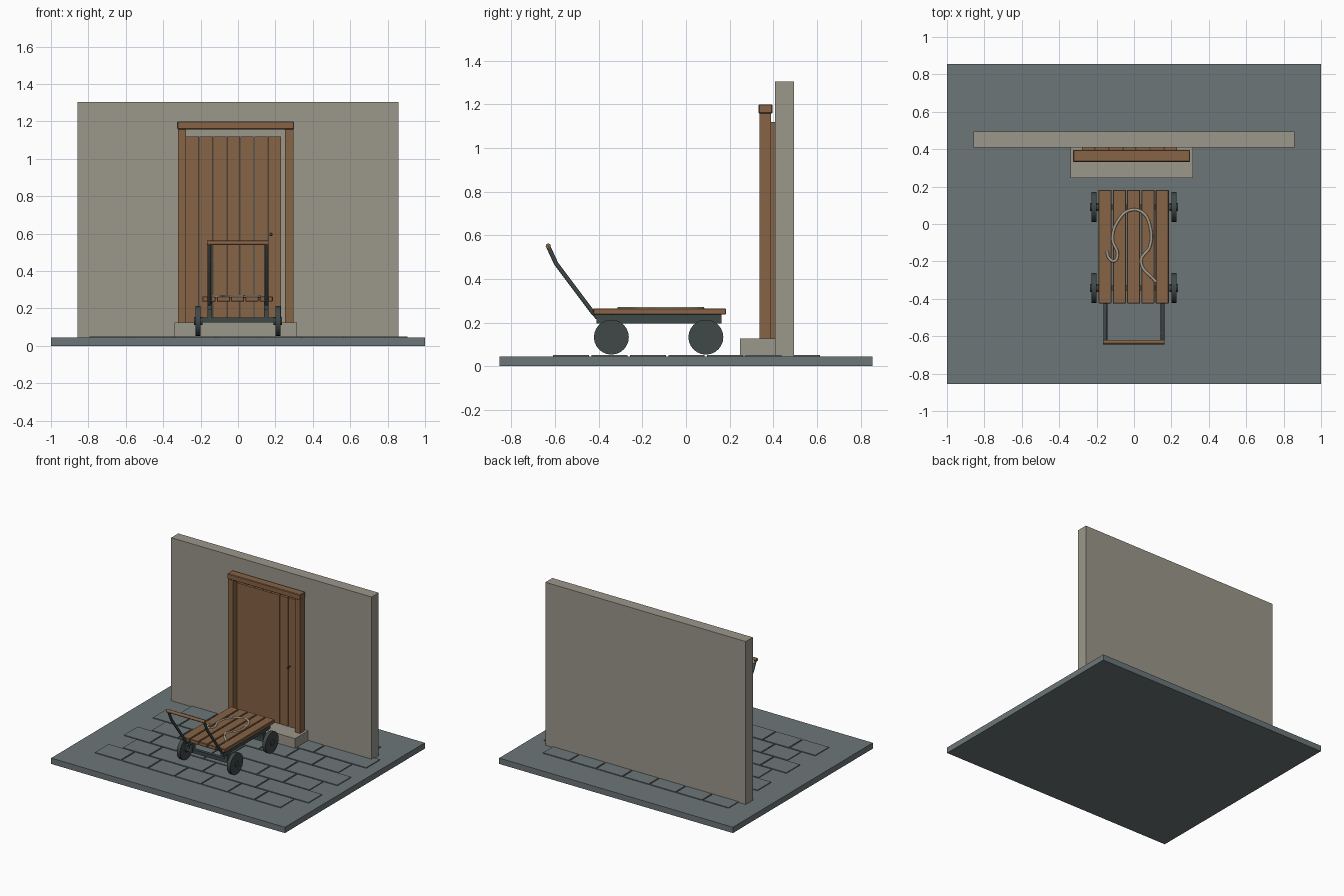
import bpy
import bmesh
import math
from mathutils import Vector

if "Cube" in bpy.data.objects:
    bpy.data.objects.remove(bpy.data.objects["Cube"])


def material(name, r, g, b):
    m = bpy.data.materials.new(name)
    m.use_nodes = True
    m.diffuse_color = (r, g, b, 1)
    m.node_tree.nodes["Principled BSDF"].inputs["Base Color"].default_value = (r, g, b, 1)
    return m


SLATE = material("slate", 0.15, 0.18, 0.185)
PLASTER = material("plaster", 0.33, 0.31, 0.26)
WOOD = material("wood", 0.24, 0.125, 0.06)
IRON = material("iron", 0.05, 0.065, 0.066)
ROPE = material("rope", 0.38, 0.34, 0.26)


def add(name, bm, mat, bevel=0):
    mesh = bpy.data.meshes.new(name)
    bm.to_mesh(mesh)
    bm.free()
    mesh.materials.append(mat)
    ob = bpy.data.objects.new(name, mesh)
    bpy.context.collection.objects.link(ob)
    if bevel:
        mod = ob.modifiers.new("Bevel", "BEVEL")
        mod.width = bevel
        mod.segments = 1
    return ob


def box(name, x, y, z, mat, bevel=0):
    """Box from (min, max) ranges."""
    bm = bmesh.new()
    bmesh.ops.create_cube(bm, size=1)
    for v in bm.verts:
        v.co = [r[0] if c < 0 else r[1] for c, r in zip(v.co, (x, y, z))]
    return add(name, bm, mat, bevel)


def rod(name, start, end, radius, mat, sides=12):
    """Cylinder between two points."""
    a, b = Vector(start), Vector(end)
    bm = bmesh.new()
    bmesh.ops.create_cone(bm, cap_ends=True, segments=sides, radius1=radius,
                          radius2=radius, depth=(b - a).length)
    turn = (b - a).to_track_quat("Z", "Y")
    for v in bm.verts:
        v.co = turn @ v.co + (a + b) / 2
    for f in bm.faces:
        f.smooth = len(f.verts) == 4 and sides > 8
    return add(name, bm, mat)


def tube(name, points, radius, mat, kind="POLY"):
    """Round tube along a path."""
    cu = bpy.data.curves.new(name, "CURVE")
    cu.dimensions = "3D"
    cu.bevel_depth = radius
    cu.bevel_resolution = 2
    cu.use_fill_caps = True
    if kind == "POLY":
        sp = cu.splines.new("POLY")
        sp.points.add(len(points) - 1)
        for p, co in zip(sp.points, points):
            p.co = (*co, 1)
    else:
        sp = cu.splines.new("BEZIER")
        sp.bezier_points.add(len(points) - 1)
        sp.resolution_u = 6
        for p, co in zip(sp.bezier_points, points):
            p.co = co
            p.handle_left_type = p.handle_right_type = "AUTO"
    cu.materials.append(mat)
    ob = bpy.data.objects.new(name, cu)
    bpy.context.collection.objects.link(ob)
    return ob


# Ground slab
FLOOR = 0.045
box("ground", (-1, 1), (-0.855, 0.855), (0, FLOOR), SLATE)

# Paving stones in staggered rows
ROW, STONE, GAP = 0.1765, 0.228, 0.005
for row in range(7):
    y = 0.62 - row * ROW
    if row % 2:
        edges = [-0.685, -0.457, 0, 0.456, 0.912]
    else:
        edges = [-0.8 + STONE * i for i in range(8)]
    for x0, x1 in zip(edges, edges[1:]):
        box("paving_stone", (x0 + GAP, x1 - GAP), (y - ROW + GAP, y - GAP),
            (FLOOR - 0.005, FLOOR + 0.006), SLATE)

# Wall and doorstep
box("wall", (-0.857, 0.857), (0.408, 0.494), (FLOOR, 1.305), PLASTER)
box("doorstep", (-0.34, 0.315), (0.247, 0.408), (FLOOR, 0.126), PLASTER)

# Door frame
for name, x in (("right_door_post", (-0.322, -0.279)), ("left_door_post", (0.252, 0.296))):
    box(name, x, (0.336, 0.389), (0.12, 1.16), WOOD)
box("door_lintel", (-0.326, 0.3), (0.332, 0.396), (1.158, 1.2), WOOD, 0.004)

# Door planks
PLANK = 0.073
for i in range(7):
    x = -0.279 + i * PLANK
    box("door_plank", (x + 0.001, x + PLANK - 0.002), (0.386, 0.408), (0.126, 1.12), WOOD)

# Door knob
rod("knob_stem", (0.176, 0.39, 0.596), (0.176, 0.355, 0.596), 0.004, IRON, 8)
bm = bmesh.new()
bmesh.ops.create_uvsphere(bm, u_segments=10, v_segments=6, radius=0.009)
for v in bm.verts:
    v.co += Vector((0.176, 0.355, 0.596))
add("door_knob", bm, IRON)

# Cart deck
for i in range(5):
    x = -0.002 + (i - 2) * 0.0765
    box("deck_plank", (x - 0.035, x + 0.035), (-0.425, 0.183), (0.236, 0.265), WOOD, 0.003)

# Cart frame, wheels and handle sides
for side, s in (("right", -1), ("left", 1)):
    inner, outer = sorted((s * 0.138, s * 0.163))
    box(side + "_rail", (inner, outer), (-0.41, 0.163), (0.195, 0.237), IRON)
    for end, y in (("front", -0.342), ("back", 0.091)):
        box(f"{side}_{end}_bracket", (inner, outer), (y - 0.02, y + 0.02), (0.13, 0.2), IRON)
        rod(f"{side}_{end}_wheel", (s * 0.2, y, 0.133), (s * 0.228, y, 0.133), 0.08, IRON, 24)
        rod(f"{side}_{end}_hub", (s * 0.19, y, 0.133), (s * 0.234, y, 0.133), 0.022, IRON, 12)
    tube(side + "_handle_bar", [(s * 0.153, -0.405, 0.222), (s * 0.153, -0.43, 0.25),
                                (s * 0.153, -0.595, 0.47), (s * 0.153, -0.632, 0.55)],
         0.01, IRON)
for end, y in (("front", -0.342), ("back", 0.091)):
    box(end + "_axle", (-0.205, 0.205), (y - 0.013, y + 0.013), (0.124, 0.152), IRON)

# Wooden hand grip
rod("hand_grip", (-0.166, -0.631, 0.55), (0.162, -0.631, 0.55), 0.012, WOOD)

# Rope lying on the deck
path = [(0.118, -0.31), (0.037, -0.2), (0.085, -0.12), (0.085, -0.01), (0.045, 0.062),
        (-0.02, 0.074), (-0.08, 0.025), (-0.115, -0.08), (-0.088, -0.165),
        (-0.105, -0.198), (-0.132, -0.185), (-0.145, -0.145)]
tube("rope", [(x, y, 0.264) for x, y in path], 0.008, ROPE, "BEZIER")
